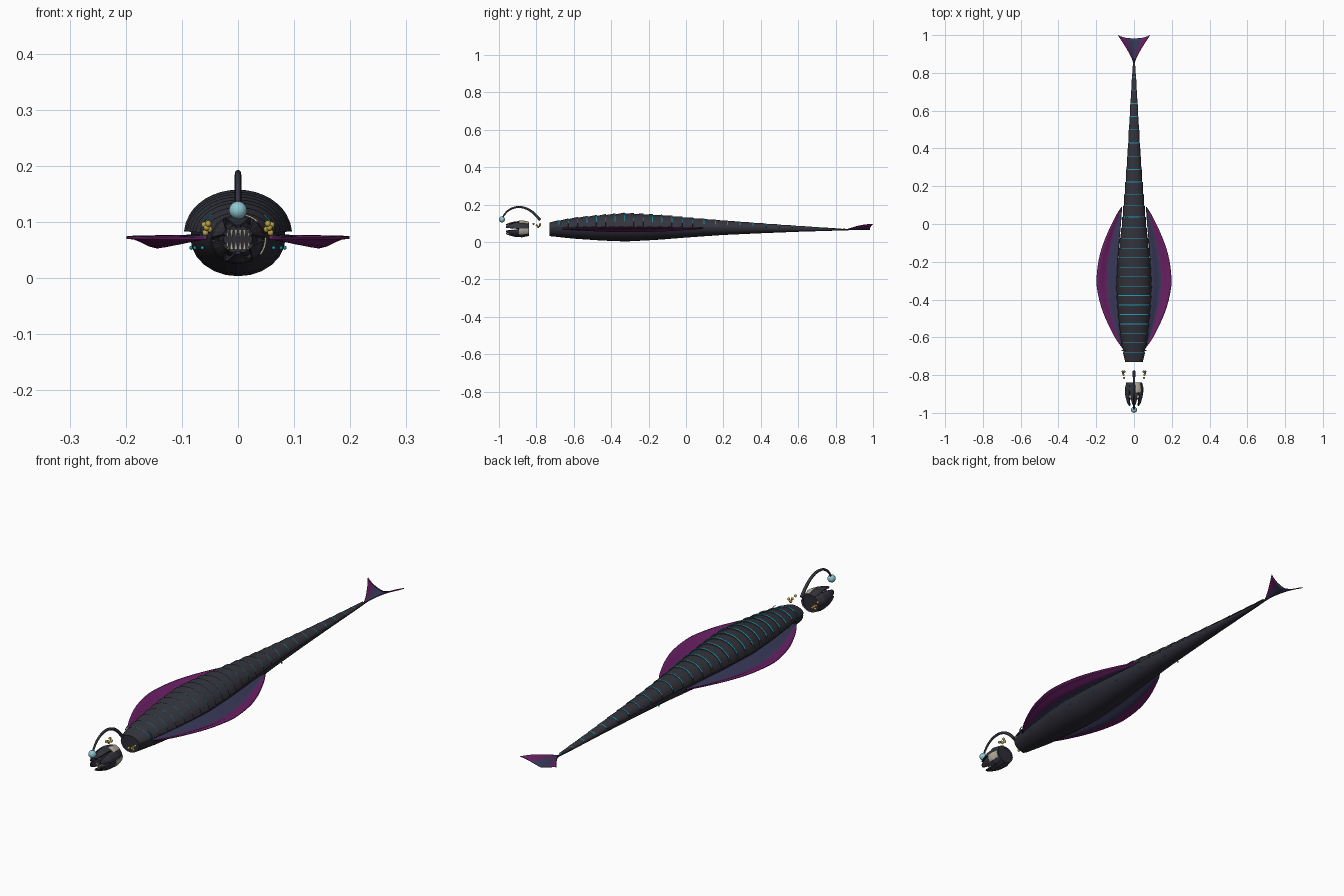
import bpy, bmesh, math
from mathutils import Vector

if "Cube" in bpy.data.objects:
    bpy.data.objects.remove(bpy.data.objects["Cube"])


def material(name, r, g, b):
    m = bpy.data.materials.new(name)
    m.use_nodes = True
    m.diffuse_color = (r, g, b, 1)
    m.node_tree.nodes["Principled BSDF"].inputs["Base Color"].default_value = (r, g, b, 1)
    m.node_tree.nodes["Principled BSDF"].inputs["Roughness"].default_value = 0.6
    return m


SHELL = material("charcoal shell", 0.034, 0.034, 0.046)
SKIN = material("dark skin", 0.025, 0.025, 0.036)
PURPLE = material("purple membrane", 0.14, 0.014, 0.125)
SLATE = material("slate membrane", 0.04, 0.04, 0.1)
CYAN = material("cyan glow", 0.01, 0.3, 0.4)
LURE = material("pale lure", 0.27, 0.58, 0.62)
GOLD = material("gold eye", 0.5, 0.36, 0.06)
BONE = material("bone", 0.46, 0.42, 0.35)


def finish(bm, name, mats, smooth=None, thick=0):
    bmesh.ops.recalc_face_normals(bm, faces=bm.faces[:])
    me = bpy.data.meshes.new(name)
    bm.to_mesh(me)
    bm.free()
    ob = bpy.data.objects.new(name, me)
    bpy.context.collection.objects.link(ob)
    for m in mats:
        me.materials.append(m)
    if thick:
        mod = ob.modifiers.new("thickness", "SOLIDIFY")
        mod.thickness, mod.offset = thick, 0
    if smooth:
        bpy.ops.object.select_all(action="DESELECT")
        ob.select_set(True)
        bpy.context.view_layer.objects.active = ob
        bpy.ops.object.shade_smooth_by_angle(angle=math.radians(smooth))
    return ob


def loft(name, rings, mats, closed=False, cap=False, rule=None, **kw):
    """Skin a run of equal cross-sections; rule(row, column) picks the material."""
    bm = bmesh.new()
    rows = [[bm.verts.new(p) for p in ring] for ring in rings]
    n = len(rows[0])
    for i in range(len(rows) - 1):
        for j in range(n if closed else n - 1):
            k = (j + 1) % n
            f = bm.faces.new((rows[i][j], rows[i][k], rows[i + 1][k], rows[i + 1][j]))
            f.material_index = rule(i, j) if rule else 0
    if cap:
        bm.faces.new(rows[0])
        bm.faces.new(rows[-1])
    return finish(bm, name, mats, **kw)


def balls(name, centres, radius, mat, seg=10):
    bm = bmesh.new()
    for c in centres:
        r = bmesh.ops.create_uvsphere(bm, u_segments=seg, v_segments=seg // 2 + 1, radius=radius)
        bmesh.ops.translate(bm, verts=r["verts"], vec=Vector(c))
    return finish(bm, name, [mat], smooth=60)


def arc(y, w, h, zc, a0, a1, n):
    angles = [math.radians(a0 + (a1 - a0) * i / n) for i in range(n + 1)]
    return [(w * math.cos(a), y, zc + h * math.sin(a)) for a in angles]


def sample(table, y):
    for a, b in zip(table, table[1:]):
        if y <= b[0]:
            t = max(0, (y - a[0]) / (b[0] - a[0]))
            return [p + (q - p) * t for p, q in zip(a[1:], b[1:])]
    return list(table[-1][1:])


# Body outline: y, half width, bottom, top of the plates
OUTLINE = [(-0.73, 0.05, 0.032, 0.107), (-0.6, 0.074, 0.018, 0.132), (-0.45, 0.09, 0.008, 0.148),
           (-0.32, 0.097, 0.003, 0.158), (-0.15, 0.085, 0.012, 0.148), (0, 0.067, 0.024, 0.135),
           (0.2, 0.048, 0.038, 0.117), (0.4, 0.034, 0.047, 0.102), (0.6, 0.022, 0.055, 0.087),
           (0.8, 0.01, 0.061, 0.074), (0.87, 0.004, 0.063, 0.069)]


def middle(y):
    return 0.072 - 0.006 * max(0, min(1, (y + 0.2) / 1.05))


# Trunk
rings = []
for i in range(41):
    y = -0.73 + 1.6 * i / 40
    w, lo, hi = sample(OUTLINE, y)
    zc = middle(y)
    rings.append([(0.88 * w * math.cos(a), y,
                   zc + math.sin(a) * (0.88 * (hi - zc) if math.sin(a) > 0 else zc - lo))
                  for a in [math.tau * k / 24 for k in range(24)]])
loft("trunk", rings, [SKIN], closed=True, cap=True, smooth=40)

# Overlapping back plates with a glowing rear seam
y, count = -0.73, 0
while y < 0.8:
    step = 0.05 + 0.02 * max(0, min(1, (y + 0.2) / 0.5))
    a, b = sample(OUTLINE, y), sample(OUTLINE, y + step)
    zc, back = middle(y) + 0.006, y + step
    front_h, back_h = a[2] - zc, b[2] - zc
    plate = [arc(y, a[0] * 0.93, front_h * 0.92, zc, 4, 176, 16),
             arc(back, b[0], back_h, zc, 4, 176, 16),
             arc(back + 0.003, b[0] * 0.88, back_h * 0.86, zc, 4, 176, 16)]
    loft(f"back_plate_{count}", plate, [SHELL], smooth=30)
    seam = [arc(back - 0.001, b[0] + 0.0003, back_h + 0.0004, zc, 25, 155, 14),
            arc(back + 0.003, b[0] * 0.985, back_h * 0.985, zc, 25, 155, 14)]
    loft(f"seam_{count}", seam, [CYAN])
    y, count = back, count + 1

# Side fins: slate near the root, purple outside
for side, label in ((1, "left"), (-1, "right")):
    rings = []
    for i in range(25):
        t = i / 24
        y = -0.66 + 0.75 * t
        root = 0.88 * sample(OUTLINE, y)[0] + 0.012 * t
        reach = 0.106 * math.sin(math.pi * t) ** 0.85 + 0.003
        row = []
        for j in range(9):
            u = j / 8
            z = 0.075 - 0.018 * math.sin(math.pi * min(1, u * 1.05)) ** 2 * (reach / 0.106)
            z -= 0.005 * u * (1 - t)
            row.append((side * (root + reach * u), y, z))
        rings.append(row)
    loft(f"{label}_side_fin", rings, [SLATE, PURPLE], rule=lambda i, j: int(j >= 4),
         smooth=50, thick=0.005)

# Tail fin: two raised lobes
rings = []
for i in range(9):
    t = i / 8
    row = []
    for j in range(-6, 7):
        u = abs(j) / 6
        row.append((0.004 * j / 6 + 0.081 * t ** 1.25 * j / 6, 0.855 + t * (0.128 + 0.017 * u ** 3),
                    0.066 + 0.029 * math.sin(t * 1.7) * u ** 1.3))
    rings.append(row)
loft("tail_fin", rings, [SLATE, PURPLE], rule=lambda i, j: int(j < 3 or j > 8),
     smooth=50, thick=0.003)

# Head: six faceted jaw petals that part toward the front
HEAD_Z = 0.069
for k in range(6):
    mid = 90 + 60 * k
    petal = [arc(y, w, w * 0.9, HEAD_Z, mid - s, mid + s, 3)
             for y, w, s in ((-0.84, 0.038, 30), (-0.875, 0.046, 30), (-0.915, 0.043, 25),
                             (-0.945, 0.034, 19), (-0.962, 0.026, 10))]
    loft(f"jaw_petal_{k}", petal, [SHELL, SKIN], rule=lambda i, j: int(i > 2), thick=0.006)

# Throat behind the teeth, and the pale cheek plates
throat = [arc(y, w, w, HEAD_Z, 0, 330, 11) for y, w in ((-0.842, 0.035), (-0.9, 0.026))]
loft("throat", throat, [SKIN], closed=True, cap=True)
for name, a0, a1 in (("crown_plate", 45, 82), ("cheek_plate", -36, 4)):
    loft(name, [arc(y, w, w * 0.92, HEAD_Z, a0, a1, 4)
                for y, w in ((-0.842, 0.043), (-0.875, 0.05), (-0.892, 0.049))], [BONE], thick=0.003)

# Teeth in two rows
bm = bmesh.new()
for row in (-1, 1):
    for i in range(6):
        r = bmesh.ops.create_cone(bm, segments=5, radius1=0.0042, radius2=0.0006, depth=0.016)
        for v in r["verts"]:
            x = -0.019 + 0.0076 * i
            v.co = Vector((v.co.x + x, v.co.y - 0.945 + abs(x), HEAD_Z + row * (0.01 - v.co.z)))
finish(bm, "teeth", [BONE])

# Eye clusters
eyes = [(s * x, y, z) for s in (-1, 1)
        for x, y, z in ((0.053, -0.815, 0.097), (0.056, -0.798, 0.09), (0.058, -0.79, 0.081),
                        (0.051, -0.782, 0.087), (0.06, -0.78, 0.095))]
balls("eyes", eyes, 0.0058, GOLD)

# Lure stalk and bulb
stalk = bpy.data.curves.new("lure_stalk", "CURVE")
stalk.dimensions = "3D"
stalk.bevel_depth, stalk.bevel_resolution, stalk.use_fill_caps = 0.0065, 2, True
path = [(-0.78, 0.118), (-0.815, 0.155), (-0.855, 0.18), (-0.9, 0.187), (-0.945, 0.172),
        (-0.972, 0.145), (-0.982, 0.128)]
sp = stalk.splines.new("BEZIER")
sp.bezier_points.add(len(path) - 1)
for i, (p, (y, z)) in enumerate(zip(sp.bezier_points, path)):
    p.co = (0, y, z)
    p.radius = 1.1 - 0.09 * i
    p.handle_left_type = p.handle_right_type = "AUTO"
sp.resolution_u = 5
stalk.materials.append(SHELL)
bpy.context.collection.objects.link(bpy.data.objects.new("lure_stalk", stalk))
balls("lure_bulb", [(0, -0.984, 0.121)], 0.016, LURE, seg=16)

# Glowing spots along the flanks, and gill slits
spots = []
for i in range(7):
    y = -0.6 + 0.14 * i
    spots += [(s * 0.86 * sample(OUTLINE, y)[0], y, 0.054) for s in (-1, 1)]
balls("flank_spots", spots, 0.0035, CYAN, seg=8)
for s, label in ((1, "left"), (-1, "right")):
    slit = [[(s * p[0], p[1], p[2]) for p in arc(y, 0.0655, 0.052, 0.076, 12, 45, 5)]
            for y in (-0.672, -0.667)]
    loft(f"{label}_gill_slit", slit, [CYAN], thick=0.002)
